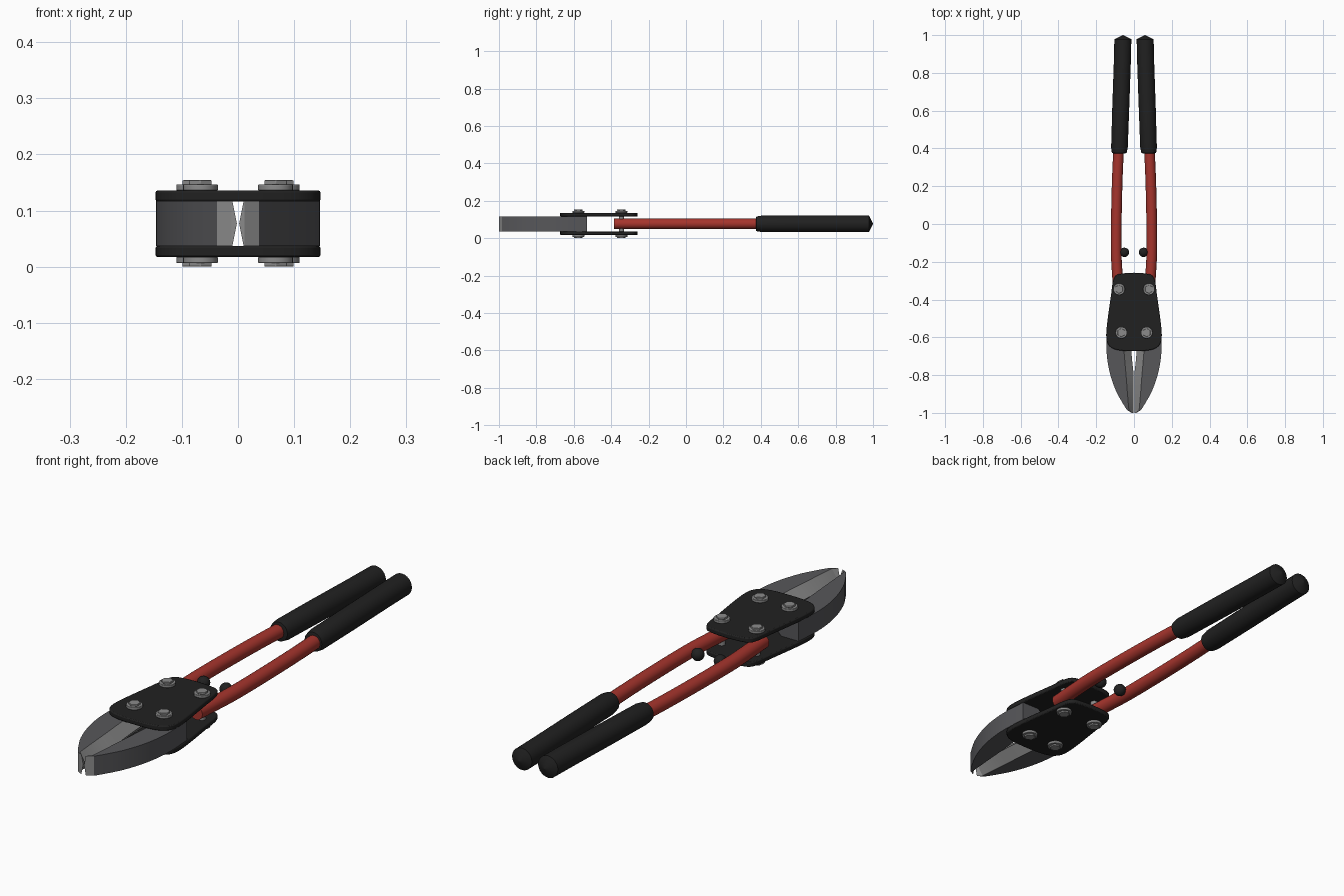
import bpy, bmesh, math
from mathutils import Vector

cube = bpy.data.objects.get("Cube")
if cube:
    bpy.data.objects.remove(cube)

MID_Z = 0.077


def material(name, rgb):
    m = bpy.data.materials.new(name)
    m.use_nodes = True
    m.diffuse_color = (*rgb, 1)
    m.node_tree.nodes["Principled BSDF"].inputs["Base Color"].default_value = (*rgb, 1)
    return m


black = material("black rubber", (0.015, 0.015, 0.015))
red = material("red paint", (0.38, 0.035, 0.026))
dark_steel = material("dark steel", (0.095, 0.095, 0.102))
bright_steel = material("bright steel", (0.26, 0.26, 0.26))


def finish(name, bm, mats, mirror=False, bevel=0, angle=35):
    """Turn a bmesh into an object with modifiers and smooth shading."""
    bmesh.ops.recalc_face_normals(bm, faces=bm.faces)
    mesh = bpy.data.meshes.new(name)
    bm.to_mesh(mesh)
    bm.free()
    for m in mats:
        mesh.materials.append(m)
    ob = bpy.data.objects.new(name, mesh)
    bpy.context.collection.objects.link(ob)
    bpy.ops.object.select_all(action='DESELECT')
    ob.select_set(True)
    bpy.context.view_layer.objects.active = ob
    bpy.ops.object.shade_smooth_by_angle(angle=math.radians(angle))
    if bevel:
        b = ob.modifiers.new("Bevel", 'BEVEL')
        b.width, b.segments = bevel, 2
        b.limit_method, b.angle_limit = 'ANGLE', math.radians(50)
    if mirror:
        ob.modifiers.new("Mirror", 'MIRROR').use_mirror_merge = False
    return ob


def loft(bm, rings):
    """Bridge closed rings of points and cap both ends."""
    loops = [[bm.verts.new(p) for p in ring] for ring in rings]
    n = len(loops[0])
    bands = []
    for a, b in zip(loops, loops[1:]):
        bands.append([bm.faces.new((a[i], a[(i + 1) % n], b[(i + 1) % n], b[i]))
                      for i in range(n)])
    caps = [bm.faces.new(loops[0]), bm.faces.new(loops[-1])]
    return bands, caps


def rod(name, path, mat, sides=24):
    """Round rod along y; path holds (x, y, radius)."""
    rings = []
    for x, y, r in path:
        rings.append([(x + r * math.cos(t * math.tau / sides), y,
                       MID_Z + r * math.sin(t * math.tau / sides)) for t in range(sides)])
    bm = bmesh.new()
    loft(bm, rings)
    return finish(name, bm, [mat], mirror=True)


def smooth_path(points, steps=4):
    """Catmull-Rom interpolation through the given points."""
    pts = [Vector(p) for p in points]
    pts = [pts[0] * 2 - pts[1]] + pts + [pts[-1] * 2 - pts[-2]]
    out = []
    for a, b, c, d in zip(pts, pts[1:], pts[2:], pts[3:]):
        for k in range(steps):
            t = k / steps
            out.append(0.5 * (2 * b + (c - a) * t + (2 * a - 5 * b + 4 * c - d) * t * t
                              + (3 * b - a - 3 * c + d) * t ** 3))
    return out + [pts[-2]]


# Jaws: y, outer x, bevel top x, cutting edge x
HALF = 0.04
jaw_rows = [(-0.985, 0.037, 0.027, 0.002), (-0.94, 0.065, 0.031, 0.002),
            (-0.88, 0.097, 0.036, 0.002), (-0.80, 0.125, 0.042, 0.002),
            (-0.72, 0.141, 0.049, 0.010), (-0.64, 0.146, 0.055, 0.017),
            (-0.53, 0.140, 0.060, 0.024)]
rows = [Vector((-1.0, 0.012, 0.010, 0.002))] + smooth_path([Vector(r) for r in jaw_rows], 3)
rings = []
for y, outer, top, edge in rows:
    rings.append([(outer, y, MID_Z - HALF), (outer, y, MID_Z + HALF),
                  (top, y, MID_Z + HALF), (edge, y, MID_Z), (top, y, MID_Z - HALF)])
bm = bmesh.new()
bands, caps = loft(bm, rings)
for k, band in enumerate(bands):
    for i in (2, 3):                      # ground cutting bevels
        band[i].material_index = 1
bands[0][0].material_index = 1            # blunt nose
caps[0].material_index = 1
finish("cutting_jaws", bm, [dark_steel, bright_steel], mirror=True, angle=25)

# Link plates above and below the jaws
side = smooth_path([(0.0, -0.673), (0.06, -0.671), (0.11, -0.660), (0.140, -0.632),
                    (0.147, -0.585), (0.139, -0.50), (0.122, -0.38), (0.113, -0.31),
                    (0.098, -0.274), (0.06, -0.262), (0.0, -0.258)])
outline = [(p.x, p.y) for p in side] + [(-p.x, p.y) for p in reversed(side[1:-1])]
for name, z in (("lower_plate", 0.017), ("upper_plate", 0.116)):
    bm = bmesh.new()
    loft(bm, [[(x, y, z + h) for x, y in outline] for h in (0, 0.02)])
    finish(name, bm, [black], bevel=0.004)


# Pivot bolts: washer and hex head on both plates
def disc(bm, x, y, z, r, depth, sides):
    res = bmesh.ops.create_cone(bm, cap_ends=True, segments=sides, radius1=r,
                                radius2=r, depth=depth)
    bmesh.ops.translate(bm, vec=(x, y, z), verts=res["verts"])


for name, x, y in (("jaw", 0.067, -0.575), ("handle", 0.079, -0.345)):
    bm = bmesh.new()
    for z_washer, z_head in ((0.141, 0.150), (0.012, 0.004)):
        disc(bm, x, y, z_washer, 0.031, 0.011, 24)
        disc(bm, x, y, z_head, 0.023, 0.008, 6)
    disc(bm, x, y, MID_Z, 0.014, 0.12, 16)
    finish(name + "_bolts", bm, [bright_steel], mirror=True, bevel=0.0015)

# Handles, grips and stop bumpers
tube = smooth_path([(0.080, -0.385, 0.028), (0.088, -0.27, 0.028), (0.094, -0.15, 0.028),
                    (0.093, 0.05, 0.028), (0.088, 0.25, 0.028), (0.080, 0.42, 0.028)])
rod("handle_tubes", tube, red)
rod("grips", [(0.078, 0.374, 0.030), (0.078, 0.376, 0.039), (0.077, 0.405, 0.044),
              (0.070, 0.62, 0.045), (0.062, 0.85, 0.045), (0.059, 0.978, 0.045),
              (0.058, 1.0, 0.002)], black)

bm = bmesh.new()
bmesh.ops.create_uvsphere(bm, u_segments=20, v_segments=12, radius=0.025)
bmesh.ops.translate(bm, vec=(0.051, -0.15, MID_Z), verts=bm.verts)
finish("stop_bumpers", bm, [black], mirror=True)
